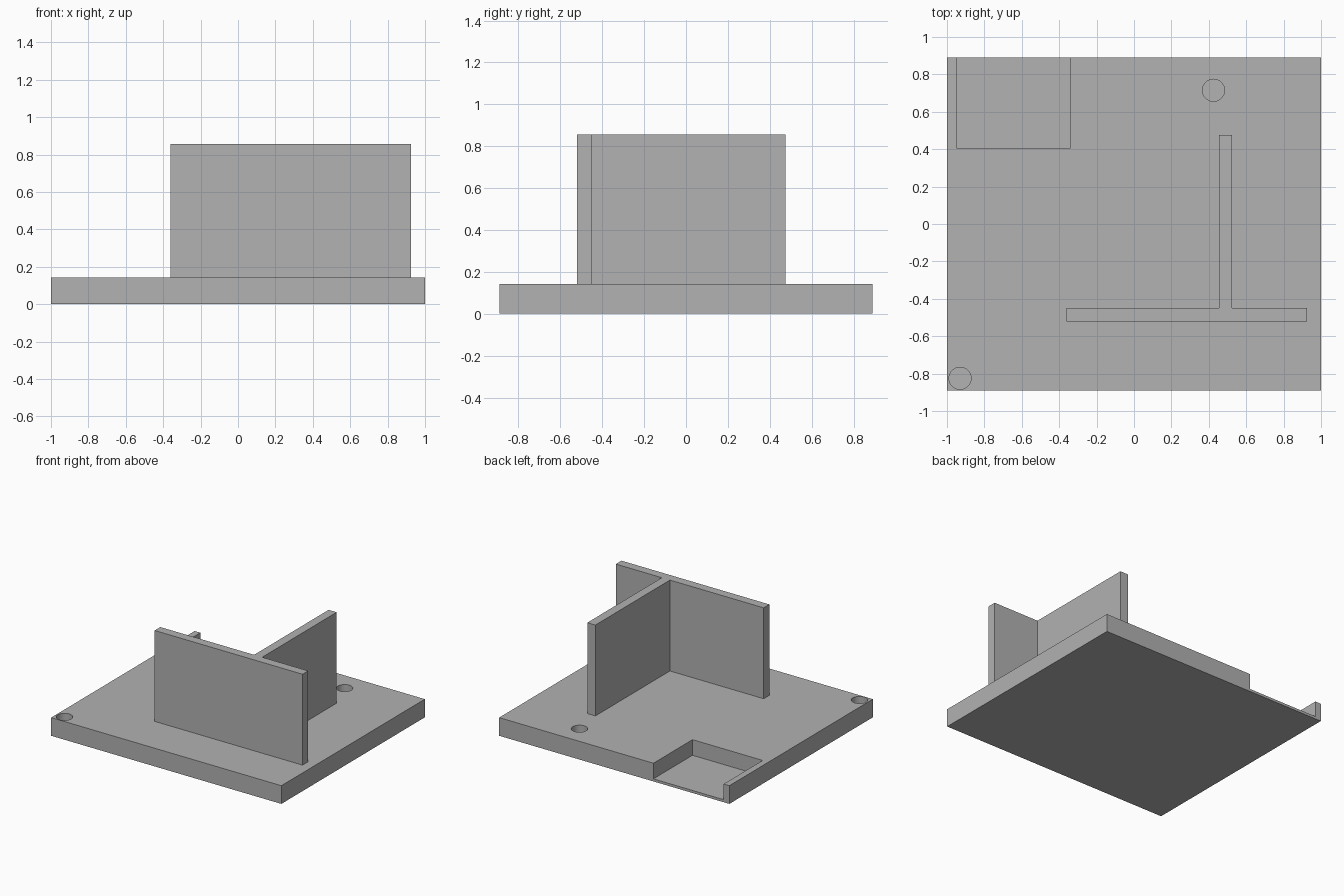
import bpy
import bmesh
import math

cube = bpy.data.objects.get("Cube")
if cube:
    bpy.data.objects.remove(cube, do_unlink=True)

grey = bpy.data.materials.new("plain grey")
grey.use_nodes = True
grey.diffuse_color = (0.445, 0.445, 0.445, 1)
grey.node_tree.nodes["Principled BSDF"].inputs["Base Color"].default_value = (0.445, 0.445, 0.445, 1)

PLATE_TOP = 0.143
WALL_TOP = 0.857
POCKET_FLOOR = 0.02


def extrude_outline(name, outline, z0, z1):
    """Solid prism from a counter-clockwise outline."""
    bm = bmesh.new()
    face = bm.faces.new([bm.verts.new((x, y, z0)) for x, y in outline])
    grown = bmesh.ops.extrude_face_region(bm, geom=[face])
    top = [v for v in grown["geom"] if isinstance(v, bmesh.types.BMVert)]
    bmesh.ops.translate(bm, verts=top, vec=(0, 0, z1 - z0))
    bmesh.ops.recalc_face_normals(bm, faces=bm.faces)
    mesh = bpy.data.meshes.new(name)
    bm.to_mesh(mesh)
    bm.free()
    mesh.materials.append(grey)
    obj = bpy.data.objects.new(name, mesh)
    bpy.context.collection.objects.link(obj)
    return obj


def rectangle(x0, x1, y0, y1):
    return [(x0, y0), (x1, y0), (x1, y1), (x0, y1)]


def circle(cx, cy, r, n=48):
    turns = [2 * math.pi * i / n for i in range(n)]
    return [(cx + r * math.cos(a), cy + r * math.sin(a)) for a in turns]


# Base plate
plate = extrude_outline("base_plate", rectangle(-1, 1, -0.89, 0.89), 0, PLATE_TOP)

# Open-backed corner pocket and two blind round holes
cuts = {
    "pocket_cutter": rectangle(-0.95, -0.34, 0.405, 1.0),
    "back_hole_cutter": circle(0.425, 0.715, 0.059),
    "front_hole_cutter": circle(-0.93, -0.825, 0.059),
}
bpy.context.view_layer.objects.active = plate
for name, outline in cuts.items():
    cutter = extrude_outline(name, outline, POCKET_FLOOR, PLATE_TOP + 0.1)
    cutter.hide_render = True
    mod = plate.modifiers.new(name, "BOOLEAN")
    mod.operation = "DIFFERENCE"
    mod.solver = "EXACT"
    mod.object = cutter
    bpy.ops.object.modifier_apply(modifier=mod.name)
    bpy.data.objects.remove(cutter, do_unlink=True)

# Keep the plate crisp, with smooth hole walls
bpy.ops.object.select_all(action="DESELECT")
plate.select_set(True)
bpy.ops.object.shade_smooth_by_angle(angle=math.radians(30))

# Upright T-shaped wall: cross wall in front, rib running back
tee = [(-0.36, -0.52), (0.925, -0.52), (0.925, -0.45), (0.525, -0.45),
       (0.525, 0.475), (0.455, 0.475), (0.455, -0.45), (-0.36, -0.45)]
extrude_outline("upright_tee_wall", tee, PLATE_TOP, WALL_TOP)
